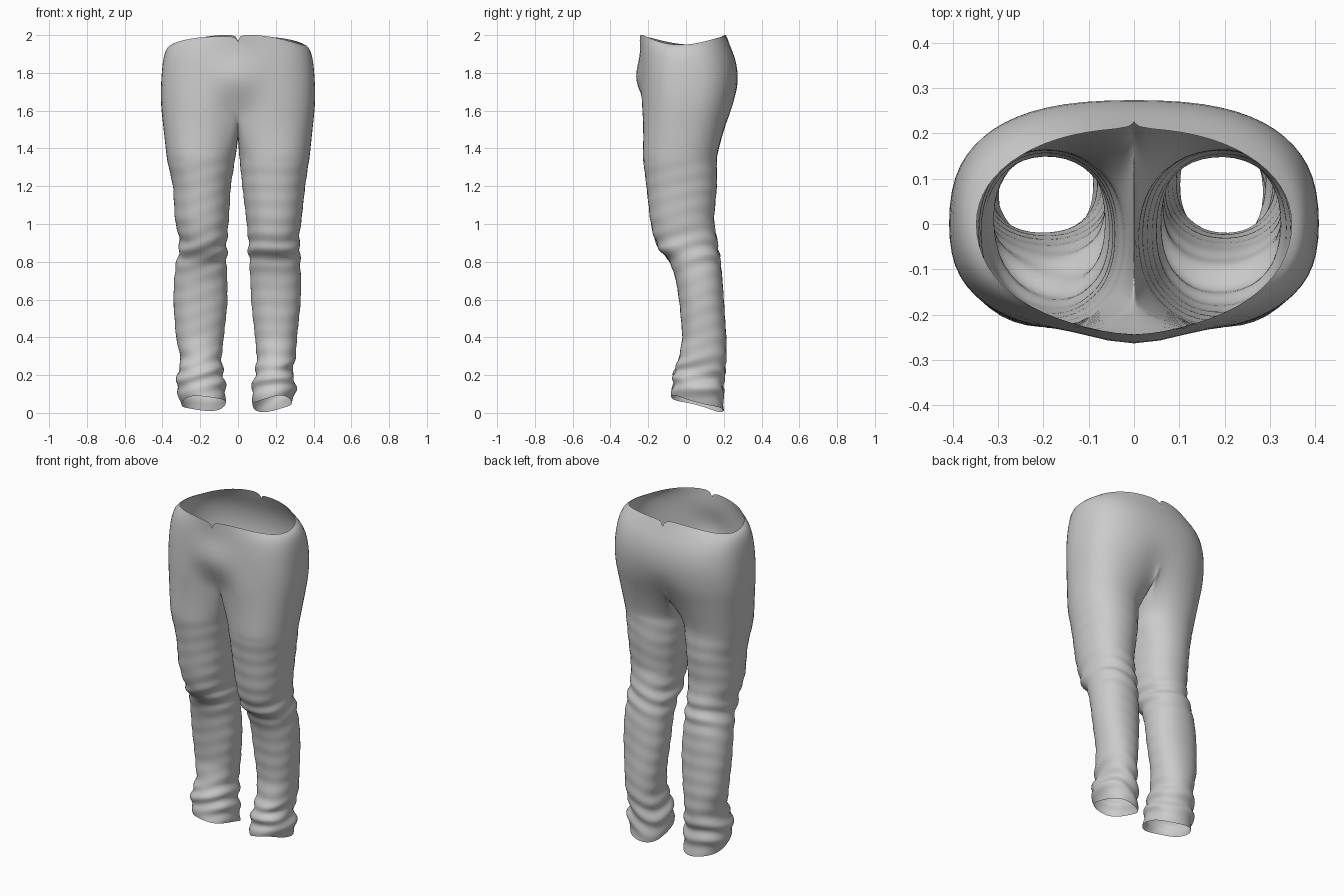
import bpy, bmesh
from math import sin, cos, pi, exp, radians
from mathutils import Vector

if "Cube" in bpy.data.objects:
    bpy.data.objects.remove(bpy.data.objects["Cube"])

OUT, INN = 16, 8          # segments on the outer and inner part of a leg ring

# seat rings: z, half width, front y, back y, squareness, front centre offset, back centre offset
SEAT = [
    (1.975, .350, -.235, .212, 2.1, -.012, 0),
    (1.94, .379, -.237, .235, 2.3, -.006, 0),
    (1.88, .398, -.238, .262, 2.45, -.012, 0),
    (1.81, .405, -.240, .275, 2.55, -.036, 0),
    (1.75, .409, -.241, .276, 2.6, -.034, 0),
    (1.69, .411, -.244, .270, 2.6, .005, -.005),
    (1.62, .409, -.247, .257, 2.6, .055, -.025),
]
# leg rings: z, outer/inner x of left leg, outer/inner x of right leg, front y, back y
LEG = [
    (1.36, .382, .012, .382, .006, -.232, .166),
    (1.20, .346, .038, .358, .022, -.212, .166),
    (1.02, .336, .048, .338, .044, -.192, .150),
    (0.92, .312, .058, .324, .054, -.170, .165),
    (0.86, .312, .058, .332, .055, -.140, .174),
    (0.80, .328, .060, .330, .060, -.085, .184),
    (0.70, .341, .056, .336, .065, -.054, .195),
    (0.58, .344, .055, .333, .070, -.036, .203),
    (0.40, .330, .075, .314, .090, -.020, .215),
    (0.28, .303, .088, .306, .100, -.040, .216),
    (0.21, .322, .076, .285, .090, -.066, .204),
    (0.13, .328, .066, .316, .072, -.070, .198),
    (0.05, .302, .066, .285, .078, -.082, .200),
]


def spow(v, e):
    return abs(v) ** e * (1 if v >= 0 else -1)


def seat_arc(row, side, waist):
    z0, hw, yf, yb, n, df, db = row
    pts = []
    for k in range(OUT + 1):
        a = pi * k / OUT
        x = hw * spow(sin(a), 2 / n) if 0 < k < OUT else 0
        c = spow(cos(a), 2 / n)
        y = yf * c if c > 0 else -yb * c
        y += (df if c > 0 else db) * exp(-(x / .085) ** 2)
        z = z0
        if waist:                                   # wavy waist edge
            z += -.022 + .045 * cos(a) ** 2 + .006 * sin(3 * a + side)
        pts.append(Vector((side * x, y, z)))
    return pts


def leg_row(z):
    for a, b in zip(LEG, LEG[1:]):
        if b[0] <= z <= a[0]:
            t = (a[0] - z) / (a[0] - b[0])
            return [p + (q - p) * t for p, q in zip(a, b)]
    return LEG[-1]


def leg_ring(z, side):
    r = leg_row(z)
    xo, xi = (r[1], r[2]) if side < 0 else (r[3], r[4])
    cx, cy, rx, ry = (xo + xi) / 2, (r[5] + r[6]) / 2, (xo - xi) / 2, (r[6] - r[5]) / 2
    knee = .009 * exp(-((z - .86) / .08) ** 2)
    cuff = .012 * exp(-((z - .18) / .09) ** 2)
    pts = []
    for k in range(OUT + INN):
        deg = -50 + 280 * k / OUT if k <= OUT else 230 + 80 * (k - OUT) / INN
        a = radians(deg)
        # cloth folds at the knee and ankle
        d = (knee + cuff + .0015) * sin(72 * z + 2.2 * cos(a + side) + 1.3 * sin(2 * a) + side)
        x = cx + (rx + d) * spow(sin(a), 2 / 2.2)
        y = cy - (ry + d) * spow(cos(a), 2 / 2.2)
        # slanted hem, higher at the front
        w = max(0, 1 - (z - .05) / .25)
        tilt = -.27 * (y - .06) + (.12 * (x - .2) if side > 0 else 0) + .006 * sin(3 * a)
        pts.append(Vector((side * x, y, max(0, z + w * tilt))))
    return pts


def crotch_curve(front, back):
    pts = []
    for k in range(1, INN):
        t = pi * k / INN
        y = (front.y + back.y) / 2 + (back.y - front.y) / 2 * cos(t)
        pts.append(Vector((0, y, front.z - .17 * sin(t) ** .9)))
    return pts


def skin(bm, rings, closed, side):
    loops = [[bm.verts.new(p) for p in ring] for ring in rings]
    n = len(loops[0])
    for a, b in zip(loops, loops[1:]):
        for k in range(n if closed else n - 1):
            j = (k + 1) % n
            f = (a[k], b[k], b[j], a[j])
            bm.faces.new(f if side > 0 else f[::-1])


bm = bmesh.new()
for side in (-1, 1):
    # half of the seat
    arcs = [seat_arc(row, side, i == 0) for i, row in enumerate(SEAT)]
    skin(bm, arcs, False, side)
    # thigh blended from the seat edge and crotch seam into the leg
    top = arcs[-1] + crotch_curve(arcs[-1][0], arcs[-1][-1])
    low = leg_ring(1.36, side)
    rings = [[p.lerp(q, t) for p, q in zip(top, low)] for t in (0, .22, .45, .7)]
    # leg down to the hem
    steps = 58
    rings += [leg_ring(1.36 - 1.31 * i / steps, side) for i in range(steps + 1)]
    skin(bm, rings, True, side)

bmesh.ops.remove_doubles(bm, verts=bm.verts, dist=.0005)
bmesh.ops.recalc_face_normals(bm, faces=bm.faces)
mesh = bpy.data.meshes.new("trousers")
bm.to_mesh(mesh)
bm.free()
for p in mesh.polygons:
    p.use_smooth = True
trousers = bpy.data.objects.new("trousers", mesh)
bpy.context.collection.objects.link(trousers)
sub = trousers.modifiers.new("smooth cloth", 'SUBSURF')
sub.levels = sub.render_levels = 1
